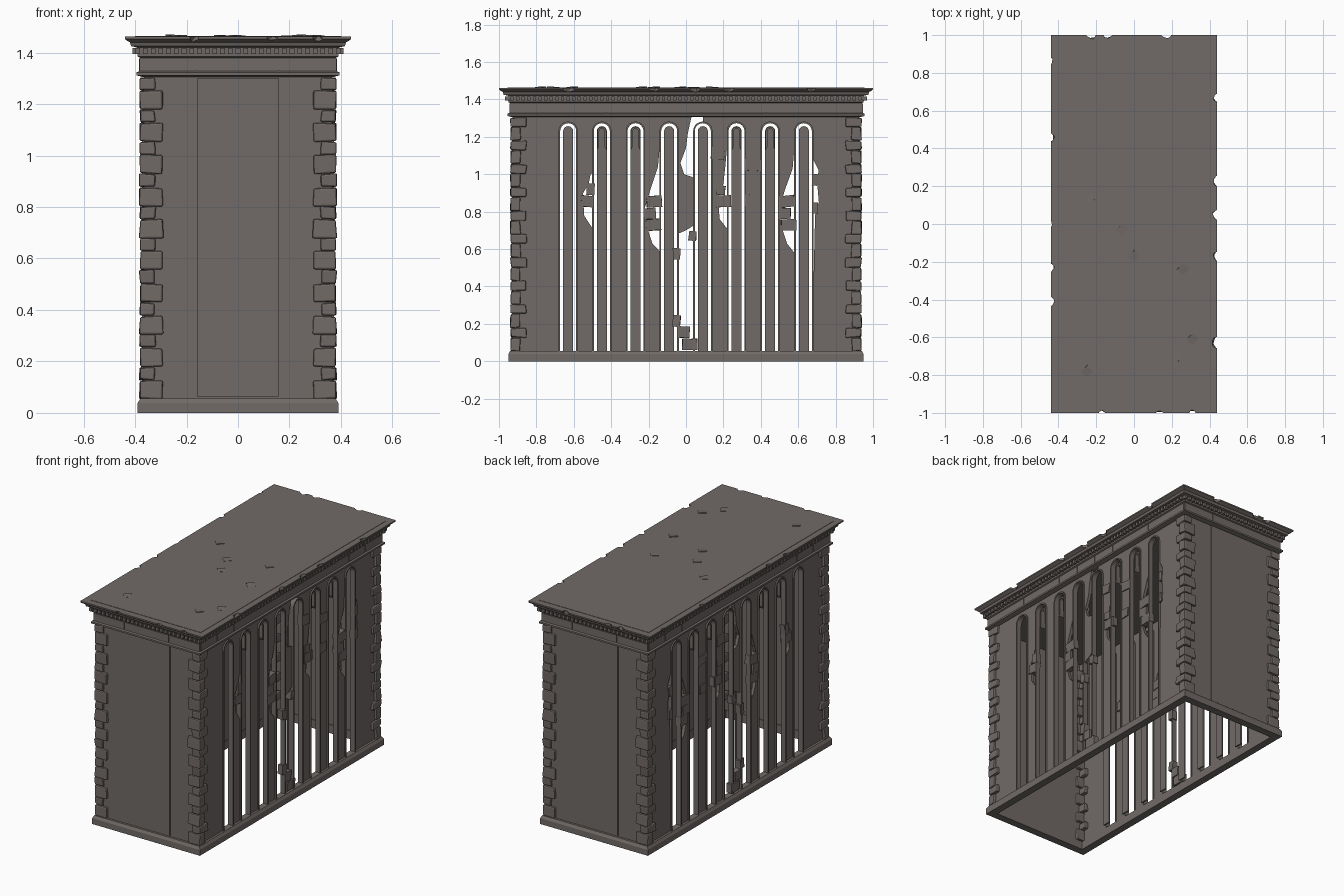
import bpy, bmesh, math, random
from mathutils import Matrix, Vector

if "Cube" in bpy.data.objects:
    bpy.data.objects.remove(bpy.data.objects["Cube"])

random.seed(4)
stone = bpy.data.materials.new("weathered grey stone")
stone.diffuse_color = (0.165, 0.145, 0.135, 1)
stone.use_nodes = True
stone.node_tree.nodes["Principled BSDF"].inputs["Base Color"].default_value = stone.diffuse_color
EXTRA = 0.56          # long half-side minus short half-side
PITCH = 0.18          # window spacing
R = 0.043             # window opening half width
SPRING = 1.23         # height where the window arches start


def finish(bm, name, mirror=None, bevel=0):
    bmesh.ops.recalc_face_normals(bm, faces=bm.faces)
    me = bpy.data.meshes.new(name)
    bm.to_mesh(me)
    bm.free()
    ob = bpy.data.objects.new(name, me)
    bpy.context.collection.objects.link(ob)
    me.materials.append(stone)
    if mirror:
        m = ob.modifiers.new("mirror", 'MIRROR')
        m.use_axis = mirror
        m.use_mirror_merge = False
    if bevel:
        b = ob.modifiers.new("bevel", 'BEVEL')
        b.width = bevel
        b.segments = 2
    return ob


def box(bm, lo, hi, jitter=0.0, rot=None):
    lo, hi = Vector(lo), Vector(hi)
    mat = Matrix.Translation((lo + hi) / 2) @ (rot or Matrix()) @ Matrix.Diagonal((*(hi - lo), 1))
    vs = bmesh.ops.create_cube(bm, size=1, matrix=mat)["verts"]
    for v in vs:
        v.co += Vector([random.uniform(-jitter, jitter) for _ in range(3)])


def plate(bm, pts, x0, x1):
    """Extrude a (y, z) outline along x."""
    f = bm.faces.new([bm.verts.new((x0, y, z)) for y, z in pts])
    g = bmesh.ops.extrude_face_region(bm, geom=[f])["geom"]
    bmesh.ops.translate(bm, vec=(x1 - x0, 0, 0),
                        verts=[e for e in g if isinstance(e, bmesh.types.BMVert)])


def rect_loft(bm, profile, closed=False):
    """Run an (offset, z) profile round the rectangular plan."""
    rings = [[bm.verts.new((sx * o, sy * (o + EXTRA), z))
              for sx, sy in ((-1, -1), (1, -1), (1, 1), (-1, 1))] for o, z in profile]
    pairs = list(zip(rings, rings[1:]))
    if closed:
        pairs.append((rings[-1], rings[0]))
    else:
        bm.faces.new(rings[0])
        bm.faces.new(rings[-1])
    for a, b in pairs:
        for i in range(4):
            j = (i + 1) % 4
            bm.faces.new((a[i], a[j], b[j], b[i]))


def arch(c, r, z0, n=10):
    """Points up one jamb, over the arch and down the other."""
    arc = [(c - r * math.cos(math.pi * i / n), SPRING + r * math.sin(math.pi * i / n)) for i in range(n + 1)]
    return [(c - r, z0)] + arc + [(c + r, z0)]


# Plinth ring, open underneath
bm = bmesh.new()
rect_loft(bm, [(.39, 0), (.39, .038), (.38, .055), (.34, .055), (.34, 0)], closed=True)
finish(bm, "plinth")

# Cornice and roof slab
bm = bmesh.new()
rect_loft(bm, [(.37, 1.305), (.395, 1.312), (.395, 1.323), (.38, 1.33), (.38, 1.38), (.39, 1.385),
               (.392, 1.42), (.415, 1.425), (.42, 1.44), (.432, 1.447), (.44, 1.453), (.44, 1.462)])
cornice = finish(bm, "cornice")

# Chips knocked out of the cornice edge
bm = bmesh.new()
chips = [(-.45, y) for y in (.86, .46, 0, -.23, -.41)] + [(.45, y) for y in (.67, .23, .05, -.17, -.63)]
chips += [(x, 1.01) for x in (-.23, -.14, .17)] + [(x, -1.01) for x in (-.17, .13, .31)]
for x, y in chips:
    s = random.uniform(.022, .038)
    vs = bmesh.ops.create_icosphere(bm, subdivisions=1, radius=s,
                                    matrix=Matrix.Translation((x, y, 1.457)))["verts"]
    for v in vs:
        v.co += Vector([random.uniform(-.006, .006) for _ in range(3)])
cutter = finish(bm, "chip_cutter")
cutter.hide_render = True
mod = cornice.modifiers.new("chips", 'BOOLEAN')
mod.operation = 'DIFFERENCE'
mod.solver = 'EXACT'
mod.object = cutter
dg = bpy.context.evaluated_depsgraph_get()
chipped = bpy.data.meshes.new_from_object(cornice.evaluated_get(dg))
cornice.modifiers.clear()
cornice.data = chipped
bpy.data.objects.remove(cutter)

# Roof sheet and loose slabs lying on it
bm = bmesh.new()
box(bm, (-.40, -.955, 1.455), (.40, .955, 1.464))
finish(bm, "roof_sheet")
bm = bmesh.new()
for x, y in ((-.23, .14), (0, -.17), (.26, -.24), (.31, -.61), (.22, -.71), (-.25, -.78), (.2, .04), (-.06, -.03)):
    rot = Matrix.Rotation(.75, 4, 'Z') @ Matrix.Rotation(random.uniform(-.12, .12), 4, 'X')
    box(bm, (x - .024, y - .022, 1.457), (x + .024, y + .022, 1.467), 0, rot)
finish(bm, "roof_rubble")

# Dentils and frieze blocks under the cornice
bm = bmesh.new()
for i in range(-13, 14):
    for s in (-1, 1):
        box(bm, (i * .03 - .009, s * .955 - .012, 1.395), (i * .03 + .009, s * .955 + .012, 1.417))
for i in range(-31, 32):
    for s in (-1, 1):
        box(bm, (s * .397 - .012, i * .03 - .009, 1.395), (s * .397 + .012, i * .03 + .009, 1.417))
finish(bm, "dentils")
bm = bmesh.new()
for s in (-1, 1):
    for a, b in ((-.383, -.163), (-.16, .16), (.163, .383)):
        box(bm, (a, s * .94 - .005, 1.328), (b, s * .94 + .005, 1.378))
    for i in range(-5, 6):
        box(bm, (s * .38 - .005, i * .17 - .0835, 1.328), (s * .38 + .005, i * .17 + .0835, 1.378))
finish(bm, "frieze_blocks")

# Short end walls with a tall centre panel
bm = bmesh.new()
box(bm, (-.365, .905, .05), (.365, .925, 1.31))
box(bm, (-.158, .92, .062), (.158, .931, 1.302))
finish(bm, "end_wall", (False, True, False))

# Corner quoins, alternately long and short on each face
bm = bmesh.new()
n = 20
for i in range(n):
    wide = i % 2 == 0
    z = .055 + (i // 2) * .125 + (0 if wide else .073)
    h = .071 if wide else .050
    xa, ya = (.292, .885) if wide else (.322, .853)
    box(bm, (xa, ya, z), (.382, .938, z + h), .004)
finish(bm, "corner_quoins", (True, True, False), .007)

# Long walls: piers between arched openings, several broken away
bites = {-3: [(.047, .70), (-.005, .78), (-.01, .90), (.02, .95), (.03, 1.0), (.047, 1.01)],
         -1: [(.047, .58), (.0, .63), (-.03, .72), (-.04, .82), (-.01, .92), (.03, 1.04)],
         1: [(.047, .70), (.0, .76), (-.01, .88), (.02, .95), (.03, 1.04)],
         3: [(.047, .57), (.0, .63), (-.03, .72), (-.04, .82), (-.01, .92), (.03, 1.03)]}
quarter = [math.pi * i / 12 for i in range(7)]
bm = bmesh.new()
for k in range(-4, 5):
    c, e = k * PITCH, PITCH / 2
    edge = [(e - R * math.cos(a), SPRING + R * math.sin(a)) for a in quarter] + [(e, 1.31)]
    right = [(e - R, .05)] + bites.get(k, []) + edge
    left = [(-y, z) for y, z in [(e - R, .05)] + edge]
    if k == 4:
        right = [(.205, .05), (.205, 1.31)]
        left[1:1] = [(-.03, .78), (-.01, .85), (-.02, .97), (-.01, 1.02), (-.04, 1.08)]
    if k == -4:
        left = [(-.205, .05), (-.205, 1.31)]
    if k == 0:
        right = [(0, .70), (.047, .73), (.047, .98), (-.01, 1.0), (-.03, 1.06), (0, 1.14), (.01, 1.22), (.03, 1.31)]
        left[0] = (-.047, .68)
    plate(bm, [(c + y, z) for y, z in right + left[::-1]], .345, .365)
finish(bm, "long_wall_piers", (True, False, False))

# Window frames, recessed lancet slats and short broken tracery
frames, slats, tracery = bmesh.new(), bmesh.new(), bmesh.new()
for k in range(8):
    c = (k - 3.5) * PITCH
    plate(frames, arch(c, .052, .05) + arch(c, R, .05)[::-1], .34, .374)
    plate(slats, arch(c, .027, .05), .305, .315)
    if k in (1, 2, 5, 6):
        plate(tracery, arch(c, .024, 1.13) + arch(c, .014, 1.15)[::-1], .32, .355)
finish(frames, "window_frames", (True, False, False))
finish(slats, "window_slats", (True, False, False))
finish(tracery, "broken_tracery", (True, False, False))

# Exposed bricks round the holes: y, z, width, height
bricks = [(-.51, .92, .04, .06), (-.53, .855, .06, .06), (-.17, .855, .08, .06), (-.19, .79, .06, .06),
          (-.175, .73, .08, .06), (.17, 1.11, .07, .06), (.36, 1.05, .08, .06), (.35, .86, .06, .06),
          (.2, .855, .08, .06), (.185, .915, .05, .05), (.54, .855, .08, .06), (.53, .79, .06, .06),
          (.55, .73, .08, .06), (.69, .97, .03, .06), (.69, .82, .03, .06), (.035, .67, .04, .05),
          (-.05, .575, .04, .06), (-.05, .215, .04, .06), (-.01, .155, .06, .06), (.02, .09, .08, .06)]
bm = bmesh.new()
for y, z, w, h in bricks:
    rot = Matrix.Rotation(random.uniform(-.12, .12), 4, 'X')
    box(bm, (.335, y - w / 2, z - h / 2), (.372, y + w / 2, z + h / 2), .002, rot)
finish(bm, "exposed_bricks", (True, False, False))
